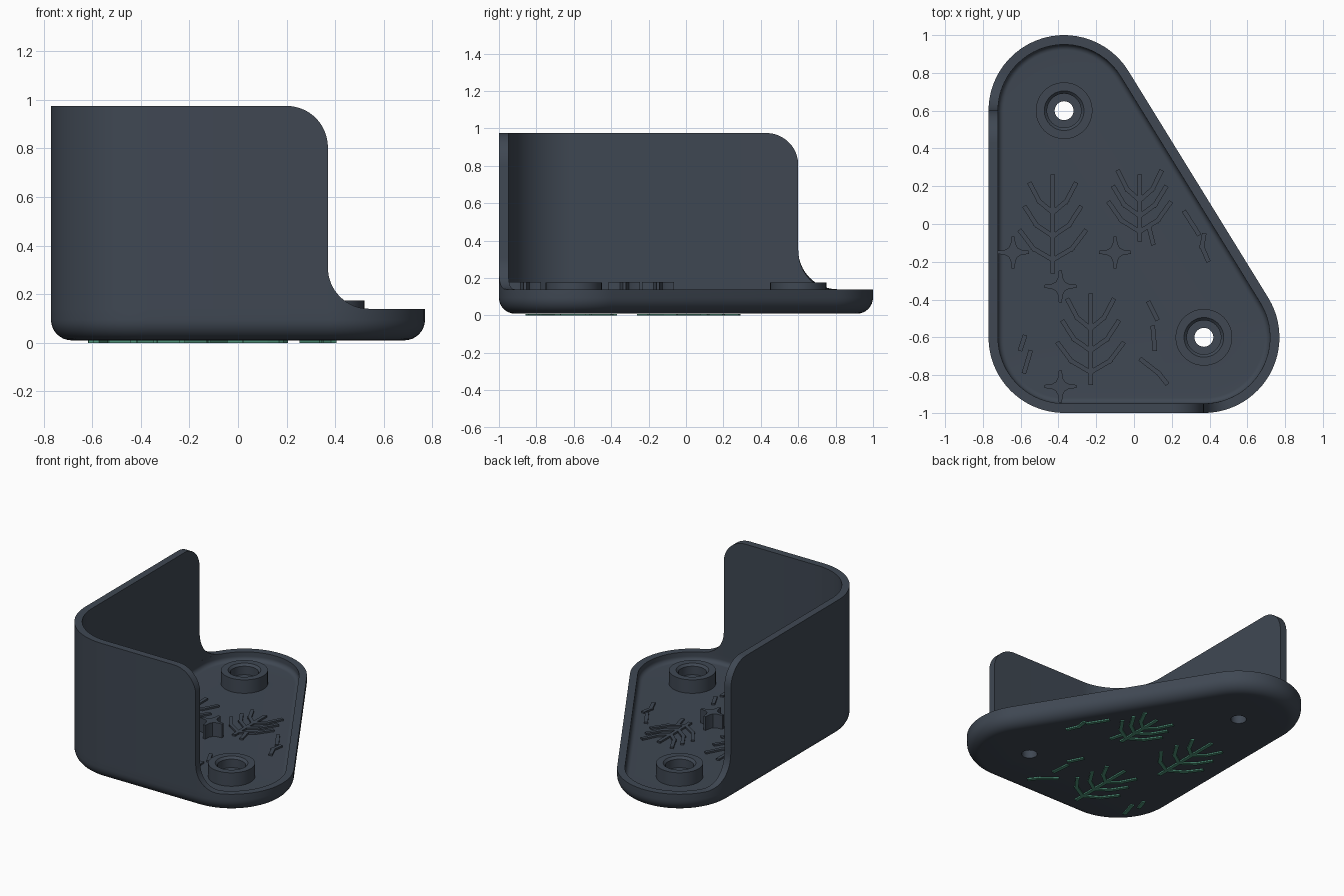
import bpy, bmesh
from math import sin, cos, asin, pi, radians, atan2
from mathutils import Vector

cube = bpy.data.objects.get("Cube")
if cube:
    bpy.data.objects.remove(cube, do_unlink=True)


def material(name, rgb):
    m = bpy.data.materials.new(name)
    m.use_nodes = True
    m.diffuse_color = (*rgb, 1)
    bsdf = m.node_tree.nodes["Principled BSDF"]
    bsdf.inputs["Base Color"].default_value = (*rgb, 1)
    bsdf.inputs["Roughness"].default_value = 0.6
    return m


slate = material("slate_grey", (0.05, 0.064, 0.086))
green = material("pine_green", (0.08, 0.3, 0.2))


def finish(name, bm, mat):
    bmesh.ops.remove_doubles(bm, verts=bm.verts, dist=1e-5)
    bmesh.ops.recalc_face_normals(bm, faces=bm.faces)
    me = bpy.data.meshes.new(name)
    bm.to_mesh(me)
    bm.free()
    me.materials.append(mat)
    ob = bpy.data.objects.new(name, me)
    bpy.context.collection.objects.link(ob)
    bpy.ops.object.select_all(action="DESELECT")
    ob.select_set(True)
    bpy.context.view_layer.objects.active = ob
    bpy.ops.object.shade_smooth_by_angle(angle=radians(30))


# Shared dimensions
R, WALL, RIM, FLOOR, BOTTOM, TOP = 0.4, 0.05, 0.14, 0.08, 0.01, 0.975
back, corner, front = Vector((-0.37, 0.6)), Vector((-0.37, -0.6)), Vector((0.37, -0.6))
side = front - back
slant = atan2(-side.x, side.y) + pi      # direction the sloping side faces
slant = atan2(side.x, -side.y)


def outline(inset):
    spans = ((back, slant, pi), (corner, pi, 1.5 * pi), (front, 1.5 * pi, 2 * pi + slant))
    pts = []
    for c, a, b in spans:
        n = 24
        for i in range(n + 1):
            t = a + (b - a) * i / n
            pts.append((c.x + (R - inset) * cos(t), c.y + (R - inset) * sin(t)))
    return pts


def circle(c, r, n=48):
    return [(c.x + r * cos(2 * pi * i / n), c.y + r * sin(2 * pi * i / n)) for i in range(n)]


def ring(bm, pts, z):
    return [bm.verts.new((x, y, z)) for x, y in pts]


def bridge(bm, rings):
    for a, b in zip(rings, rings[1:]):
        for i in range(len(a)):
            j = (i + 1) % len(a)
            bm.faces.new((a[i], a[j], b[j], b[i]))


def fill(bm, loops, up):
    edges = [bm.edges.get((l[i - 1], l[i])) for l in loops for i in range(len(l))]
    bmesh.ops.triangle_fill(bm, use_beauty=True, use_dissolve=False,
                            edges=edges, normal=(0, 0, up))


# Base tray with rounded underside and two screw bosses
bm = bmesh.new()
steps = [i * pi / 16 for i in range(9)]
profile = [(0.085 * (1 - sin(t)), BOTTOM + 0.085 * (1 - cos(t))) for t in steps]
profile += [(0, RIM), (WALL, RIM)]
profile += [(WALL + 0.03 * (1 - cos(t)), FLOOR + 0.03 * (1 - sin(t))) for t in steps]
shell = [ring(bm, outline(d), z) for d, z in profile]
bridge(bm, shell)
boss_profile = ((0.15, FLOOR), (0.15, 0.175), (0.105, 0.175), (0.09, 0.16),
                (0.09, 0.1), (0.05, 0.1), (0.05, BOTTOM))
bosses = []
for c in (back, front):
    rings = [ring(bm, circle(c, r), z) for r, z in boss_profile]
    bridge(bm, rings)
    bosses.append(rings)
fill(bm, [shell[0]] + [b[-1] for b in bosses], -1)
fill(bm, [shell[-1]] + [b[0] for b in bosses], 1)
finish("base_tray", bm, slate)


# Tall wall wrapping the left side and front, with swept ends
def wall_end(c, along, out, foot, crown):
    q = [i * pi / 32 for i in range(17)]
    shape = [(foot * (1 - sin(t)), RIM + foot * (1 - cos(t))) for t in q]
    shape += [(crown * (cos(t) - 1), TOP - crown * (1 - sin(t))) for t in q]
    cols = []
    for e, z in shape:
        t = asin(max(e, 0) / R)
        n = along * sin(t) + out * cos(t)
        cols.append((c + along * min(e, 0) + n * R, n, z))
    return cols


X, Y = Vector((1, 0)), Vector((0, 1))
cols = wall_end(back, Y, -X, 0.21, 0.17)
for i in range(25):
    t = pi + i * pi / 48
    n = Vector((cos(t), sin(t)))
    cols.append((corner + n * R, n, TOP))
cols += reversed(wall_end(front, X, -Y, 0.17, 0.17))
bm = bmesh.new()
verts = []
for p, n, z in cols:
    q = p - n * WALL
    verts.append([bm.verts.new((v.x, v.y, h)) for v, h in ((p, RIM), (p, z), (q, z), (q, RIM))])
for (a, b), (ca, cb) in zip(zip(verts, verts[1:]), zip(cols, cols[1:])):
    bm.faces.new((a[1], b[1], b[2], a[2]))
    if (ca[0] - cb[0]).length > 1e-4:
        bm.faces.new((a[0], b[0], b[1], a[1]))
        bm.faces.new((a[2], b[2], b[3], a[3]))
finish("wrap_wall", bm, slate)


def prism(bm, pts, z0, z1):
    low, high = ring(bm, pts, z0), ring(bm, pts, z1)
    bridge(bm, [low, high])
    bm.faces.new(low)
    bm.faces.new(high)


# Four-armed locating pegs on the tray floor
quarter = [(0.085, -0.008), (0.085, 0.008), (0.045, 0.013), (0.024, 0.024), (0.013, 0.045)]
bm = bmesh.new()
for cx, cy in ((-0.64, -0.15), (-0.39, -0.33), (-0.1, -0.15), (-0.39, -0.86)):
    pts = []
    for k in range(4):
        c, s = cos(k * pi / 2), sin(k * pi / 2)
        pts += [(cx + c * x - s * y, cy + s * x + c * y) for x, y in quarter]
    prism(bm, pts, FLOOR - 0.01, 0.178)
finish("star_pegs", bm, slate)

# Sprig pattern: trunks with paired branches, plus loose twigs
strokes = []
for cx, y0, y1, reach in ((-0.43, -0.25, 0.25, 0.17), (0.03, -0.08, 0.25, 0.16),
                          (-0.23, -0.84, -0.38, 0.17)):
    strokes.append([(cx, y0), (cx, y1)])
    for k in range(3):
        y = y0 + (y1 - y0) * (0.12 + 0.25 * k)
        w = reach * (1 - 0.15 * k)
        for s in (-1, 1):
            strokes.append([(cx, y), (cx + s * w * 0.6, y + 0.06), (cx + s * w, y + 0.15)])
strokes += [[(0.39, -0.19), (0.36, -0.12), (0.37, -0.06)], [(0.34, -0.05), (0.27, 0.06)],
            [(0.17, -0.84), (0.13, -0.79), (0.04, -0.72)], [(0.11, -0.66), (0.1, -0.55)],
            [(0.12, -0.5), (0.08, -0.42)], [(0.1, -0.1), (0.08, -0.02)],
            [(-0.58, -0.78), (-0.55, -0.68)], [(-0.6, -0.66), (-0.58, -0.6)]]


def sprigs(name, z0, z1, mat):
    bm = bmesh.new()
    for path in strokes:
        for p, q in zip(path, path[1:]):
            p, q = Vector(p), Vector(q)
            d = (q - p).normalized() * 0.012
            n = Vector((-d.y, d.x))
            prism(bm, [tuple(v) for v in (p - d + n, p - d - n, q + d - n, q + d + n)], z0, z1)
    finish(name, bm, mat)


sprigs("underside_sprig_inlay", 0, BOTTOM - 0.001, green)
sprigs("floor_sprig_relief", FLOOR - 0.005, FLOOR + 0.012, slate)
